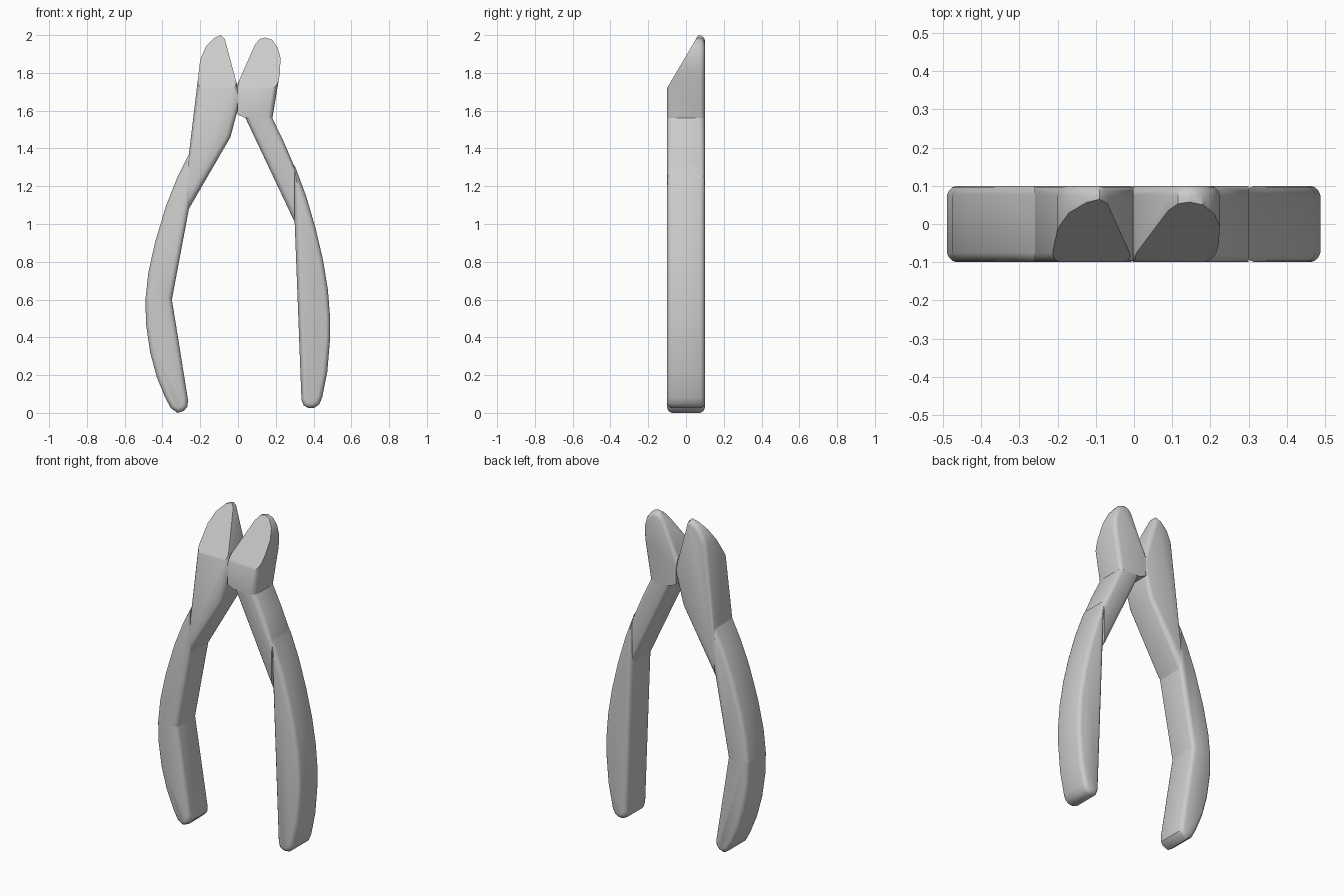
import bpy, bmesh, math
from mathutils import Vector

if "Cube" in bpy.data.objects:
    bpy.data.objects.remove(bpy.data.objects["Cube"])

DEPTH = 0.1      # half thickness along y


def cut(bm, co, no):
    """Slice off everything beyond a plane and cap the hole."""
    bmesh.ops.bisect_plane(bm, geom=bm.verts[:] + bm.edges[:] + bm.faces[:], dist=1e-6,
                           plane_co=co, plane_no=no, clear_outer=True)
    rim = [e for e in bm.edges if e.is_boundary]
    if rim:
        bmesh.ops.holes_fill(bm, edges=rim, sides=0)


def part(name, outline, sharp=(), r=0.03, planes=()):
    """Convex slab from an (x, z) outline; edges not in `sharp` are rounded front and back."""
    bm = bmesh.new()
    front = [bm.verts.new((x, -DEPTH, z)) for x, z in outline]
    back = [bm.verts.new((x, DEPTH, z)) for x, z in outline]
    n = len(outline)
    bm.faces.new(front)
    bm.faces.new(back[::-1])
    for i in range(n):
        j = (i + 1) % n
        bm.faces.new((front[j], front[i], back[i], back[j]))
    bmesh.ops.recalc_face_normals(bm, faces=bm.faces[:])

    centre = Vector((sum(p[0] for p in outline) / n, 0, sum(p[1] for p in outline) / n))
    for co, no in planes:
        cut(bm, Vector(co), Vector(no).normalized())
    for i in range(n):
        if i in sharp:
            continue
        a = Vector((outline[i][0], 0, outline[i][1]))
        b = Vector((outline[(i + 1) % n][0], 0, outline[(i + 1) % n][1]))
        d = (b - a).normalized()
        out = Vector((d.z, 0, -d.x))
        if out.dot(a - centre) < 0:
            out = -out
        for side in (-1, 1):
            axis = a - out * r + Vector((0, side * (DEPTH - r), 0))
            for t in (22.5, 45, 67.5):
                t = math.radians(t)
                no = out * math.cos(t) + Vector((0, side * math.sin(t), 0))
                cut(bm, axis + no * r, no)

    # clean convex skin
    pts = [v.co.copy() for v in bm.verts]
    bm.free()
    bm = bmesh.new()
    for p in pts:
        bm.verts.new(p)
    bmesh.ops.remove_doubles(bm, verts=bm.verts[:], dist=0.0005)
    bmesh.ops.convex_hull(bm, input=bm.verts[:])
    bmesh.ops.delete(bm, geom=[v for v in bm.verts if not v.link_faces], context='VERTS')
    bmesh.ops.recalc_face_normals(bm, faces=bm.faces[:])
    bmesh.ops.dissolve_limit(bm, angle_limit=math.radians(0.5),
                             verts=bm.verts[:], edges=bm.edges[:])
    me = bpy.data.meshes.new(name)
    bm.to_mesh(me)
    bm.free()
    ob = bpy.data.objects.new(name, me)
    bpy.context.collection.objects.link(ob)
    bpy.ops.object.select_all(action='DESELECT')
    ob.select_set(True)
    bpy.context.view_layer.objects.active = ob
    bpy.ops.object.shade_smooth_by_angle(angle=math.radians(32))
    return ob


# Front slope of both jaws, running back towards the tip
slope = ((0, -0.1, 1.72), (0, -0.28, 0.165))

# Jaws
part("left_jaw", [(-0.09, 2.0), (-0.125, 1.985), (-0.17, 1.94), (-0.2, 1.87), (-0.26, 1.37),
                  (-0.26, 1.08), (-0.04, 1.46), (-0.003, 1.6), (-0.003, 1.73), (-0.07, 1.98)],
     sharp=(4, 7), planes=[slope])
part("right_jaw", [(-0.003, 1.58), (-0.003, 1.74), (0.09, 1.95), (0.115, 1.98), (0.145, 1.987),
                   (0.18, 1.975), (0.21, 1.935), (0.225, 1.88), (0.222, 1.8), (0.182, 1.56),
                   (0.04, 1.56)],
     sharp=(0, 9, 10), planes=[slope])

# Neck joining the right jaw to its handle
part("right_neck", [(0.04, 1.56), (0.182, 1.56), (0.24, 1.44), (0.3, 1.3), (0.3, 1.01)],
     sharp=(0, 3))

# Handles
part("right_handle", [(0.3, 1.31), (0.36, 1.15), (0.41, 0.98), (0.45, 0.81), (0.476, 0.65),
                      (0.488, 0.5), (0.488, 0.4), (0.473, 0.22), (0.445, 0.08), (0.43, 0.045),
                      (0.405, 0.027), (0.375, 0.025), (0.347, 0.04), (0.336, 0.07), (0.3, 1.01)],
     sharp=(14,))
part("left_upper_handle", [(-0.26, 1.37), (-0.32, 1.25), (-0.38, 1.1), (-0.44, 0.9),
                           (-0.475, 0.74), (-0.49, 0.6), (-0.35, 0.6), (-0.26, 1.08)],
     sharp=(5, 7))
part("left_lower_handle", [(-0.49, 0.6), (-0.487, 0.47), (-0.465, 0.32), (-0.43, 0.19),
                           (-0.385, 0.08), (-0.355, 0.025), (-0.32, 0.0), (-0.285, 0.012),
                           (-0.267, 0.035), (-0.265, 0.07), (-0.35, 0.6)],
     sharp=(10,))
